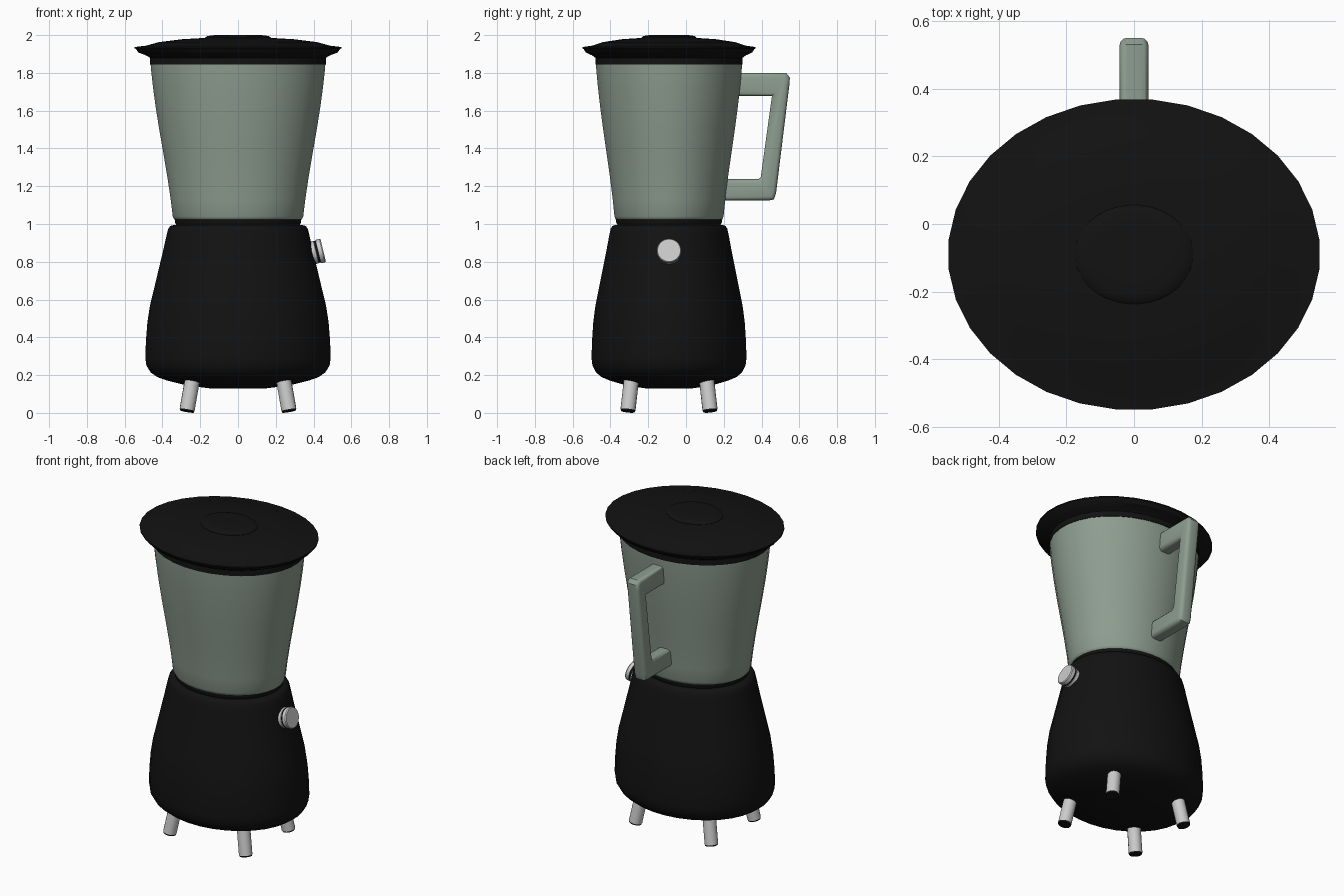
import bpy, bmesh, math
from mathutils import Vector, Matrix

if "Cube" in bpy.data.objects:
    bpy.data.objects.remove(bpy.data.objects["Cube"])

CY = -0.09      # centre line of the oval body
SQ = 0.836      # depth / width of the oval


def mat(name, col):
    m = bpy.data.materials.new(name)
    m.diffuse_color = (*col, 1)
    m.use_nodes = True
    m.node_tree.nodes["Principled BSDF"].inputs["Base Color"].default_value = m.diffuse_color
    return m


BLACK = mat("black_plastic", (0.006, 0.006, 0.006))
GLASS = mat("green_glass", (0.27, 0.34, 0.28))
SILVER = mat("silver", (0.75, 0.75, 0.75))


def finish(name, bm, material, angle=35):
    bmesh.ops.remove_doubles(bm, verts=bm.verts, dist=1e-5)
    bmesh.ops.recalc_face_normals(bm, faces=bm.faces)
    me = bpy.data.meshes.new(name)
    bm.to_mesh(me)
    bm.free()
    me.materials.append(material)
    ob = bpy.data.objects.new(name, me)
    bpy.context.collection.objects.link(ob)
    bpy.ops.object.select_all(action='DESELECT')
    ob.select_set(True)
    bpy.context.view_layer.objects.active = ob
    bpy.ops.object.shade_smooth_by_angle(angle=math.radians(angle))
    return ob


def lathe(name, profile, material, sides=32, squash=1.0, matrix=Matrix(), angle=35):
    """Revolve (radius, height) points; end rings are capped."""
    bm = bmesh.new()
    rings = []
    for r, z in profile:
        ring = []
        for i in range(sides):
            a = 2 * math.pi * (i + 0.5) / sides
            ring.append(bm.verts.new(matrix @ Vector((r * math.cos(a), squash * r * math.sin(a), z))))
        rings.append(ring)
    for lo, hi in zip(rings, rings[1:]):
        for i in range(sides):
            j = (i + 1) % sides
            bm.faces.new((lo[i], lo[j], hi[j], hi[i]))
    bm.faces.new(rings[0])
    bm.faces.new(rings[-1])
    return finish(name, bm, material, angle)


def oval(name, profile, material, angle=35):
    return lathe(name, profile, material, squash=SQ,
                 matrix=Matrix.Translation((0, CY, 0)), angle=angle)


def along(base, direction):
    """Matrix placing local z along a direction."""
    return Matrix.Translation(base) @ Vector(direction).to_track_quat('Z', 'Y').to_matrix().to_4x4()


# motor base, with slightly domed underside
oval("motor_base", [(0.15, 0.13), (0.27, 0.145), (0.38, 0.172), (0.43, 0.19), (0.465, 0.215),
                    (0.487, 0.25), (0.493, 0.29), (0.49, 0.38), (0.482, 0.48), (0.468, 0.57),
                    (0.446, 0.66), (0.422, 0.76), (0.398, 0.86), (0.38, 0.94), (0.371, 0.975),
                    (0.36, 0.99), (0.335, 0.996)], BLACK, 45)
oval("collar", [(0.31, 0.98), (0.325, 0.99), (0.336, 1.008), (0.336, 1.03), (0.32, 1.035)], BLACK)

# jug with inner wall
oval("jug", [(0.325, 1.018), (0.34, 1.025), (0.347, 1.04), (0.358, 1.13), (0.376, 1.25),
             (0.398, 1.38), (0.419, 1.5), (0.438, 1.62), (0.453, 1.73), (0.463, 1.82), (0.466, 1.87),
             (0.446, 1.87), (0.433, 1.73), (0.38, 1.4), (0.325, 1.05)], GLASS, 50)

# lid and its centre cap
oval("lid", [(0.44, 1.845), (0.468, 1.845), (0.468, 1.88), (0.49, 1.893), (0.53, 1.908),
             (0.542, 1.925), (0.55, 1.93), (0.55, 1.937), (0.49, 1.944), (0.42, 1.963),
             (0.3, 1.978), (0.18, 1.985)], BLACK)
oval("lid_cap", [(0.177, 1.97), (0.175, 1.987), (0.165, 1.994), (0.14, 1.999), (0.1, 2.0)], BLACK)

# handle: bent bar outline, extruded and rounded
outline = [(0.26, 1.80), (0.53, 1.80), (0.55, 1.775), (0.547, 1.735), (0.477, 1.165), (0.466, 1.13),
           (0.44, 1.125), (0.18, 1.125), (0.18, 1.237), (0.385, 1.237), (0.396, 1.25),
           (0.455, 1.678), (0.26, 1.678)]
bm = bmesh.new()
face = bm.faces.new([bm.verts.new((-0.043, y, z)) for y, z in outline])
ext = bmesh.ops.extrude_face_region(bm, geom=[face])
new = [v for v in ext["geom"] if isinstance(v, bmesh.types.BMVert)]
bmesh.ops.translate(bm, vec=(0.086, 0, 0), verts=new)
if not face.is_valid or all(e.is_manifold for e in bm.edges) is False:
    bmesh.ops.holes_fill(bm, edges=[e for e in bm.edges if e.is_boundary])
bmesh.ops.recalc_face_normals(bm, faces=bm.faces)
rim = [e for e in bm.edges if abs(e.verts[0].co.x - e.verts[1].co.x) < 1e-4]
bmesh.ops.bevel(bm, geom=rim, offset=0.022, segments=3, profile=0.5, affect='EDGES', clamp_overlap=True)
finish("handle", bm, GLASS, 40)

# side control knob: silver back, black groove, silver front
tilt = math.radians(13.5)
km = along((0.424, CY, 0.854), (math.cos(tilt), 0, math.sin(tilt)))
lathe("knob_back", [(0.062, -0.06), (0.062, -0.012), (0.058, -0.008)], SILVER, 24, matrix=km)
lathe("knob_groove", [(0.06, -0.010), (0.06, 0.004)], BLACK, 24, matrix=km)
lathe("knob_front", [(0.064, 0.002), (0.065, 0.022), (0.061, 0.028)], SILVER, 24, matrix=km)

# four splayed feet with black pads
for sx in (-1, 1):
    for sy in (-1, 1):
        d = Vector((-sx * 0.028, -sy * 0.018, 0.16))
        m = along((sx * 0.271, CY + sy * 0.218, 0.008), d)
        tag = ("right" if sx > 0 else "left") + ("_back" if sy > 0 else "_front")
        lathe("foot_" + tag, [(0.04, 0.008), (0.04, 0.21)], SILVER, 16, matrix=m)
        lathe("foot_pad_" + tag, [(0.037, 0.0), (0.039, 0.009)], BLACK, 16, matrix=m)
